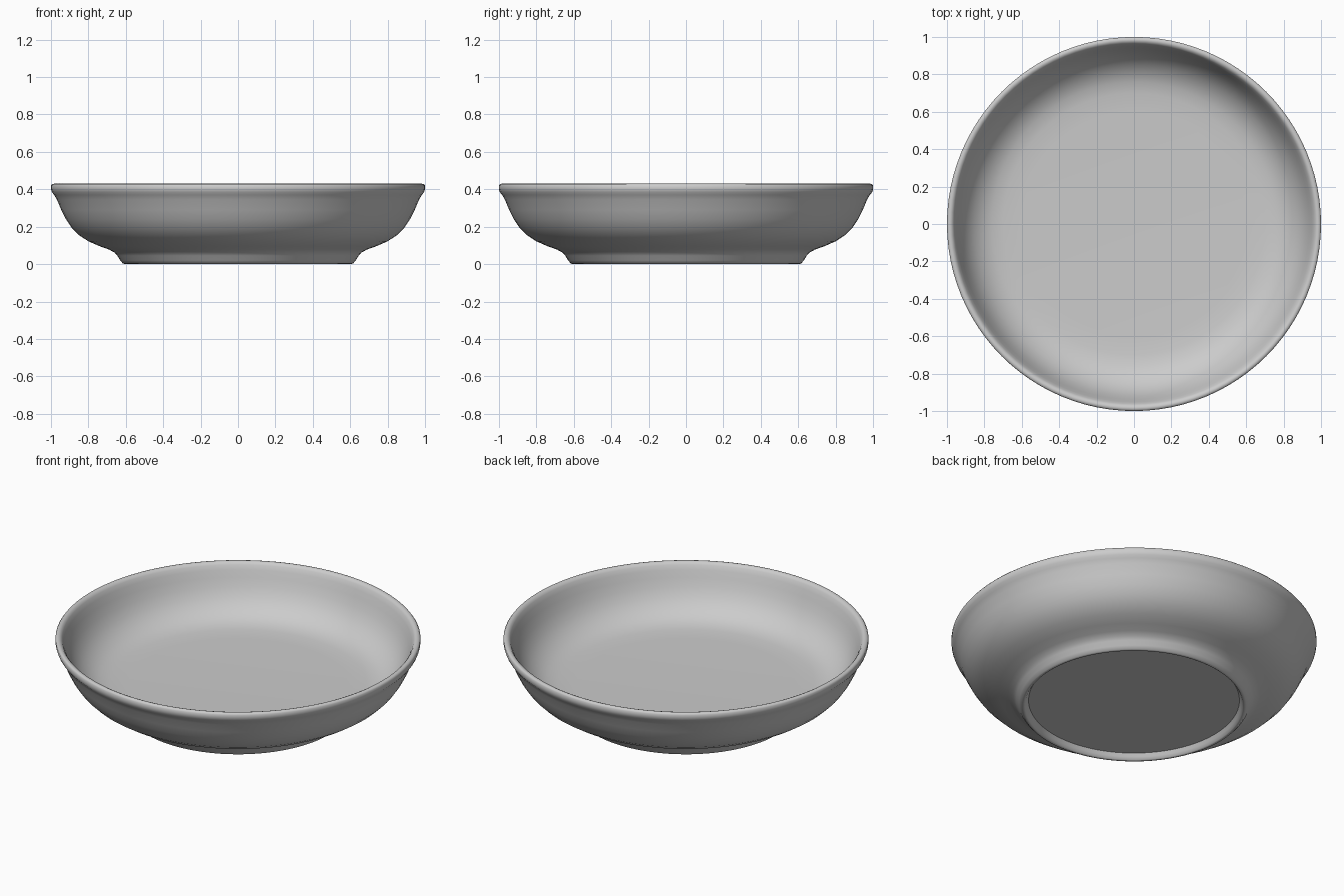
import bpy, bmesh, math

cube = bpy.data.objects.get("Cube")
if cube:
    bpy.data.objects.remove(cube, do_unlink=True)

SEGMENTS = 96

# Glaze colour
glaze = bpy.data.materials.new("light grey glaze")
glaze.use_nodes = True
colour = (0.6, 0.6, 0.6, 1.0)
glaze.diffuse_color = colour
glaze.node_tree.nodes["Principled BSDF"].inputs["Base Color"].default_value = colour

# Half section (radius, height): recessed underside, foot, outer wall, lip, inner wall, floor
section = [
    (0.0, 0.035), (0.578, 0.035), (0.588, 0.018), (0.597, 0.004), (0.605, 0.0),
    (0.616, 0.004), (0.63, 0.02), (0.645, 0.045), (0.66, 0.062), (0.69, 0.078),
    (0.74, 0.096), (0.80, 0.122), (0.85, 0.155), (0.89, 0.195), (0.92, 0.24),
    (0.945, 0.29), (0.968, 0.345), (0.983, 0.37), (0.995, 0.385), (1.0, 0.40),
    (1.0, 0.42), (0.994, 0.428), (0.983, 0.43), (0.972, 0.426), (0.963, 0.415),
    (0.952, 0.39), (0.938, 0.35), (0.918, 0.30), (0.89, 0.25), (0.855, 0.21),
    (0.81, 0.176), (0.76, 0.155), (0.70, 0.145), (0.60, 0.141), (0.0, 0.14),
]


def lathe(name, points, material):
    """Spin a half section around the z axis."""
    bm = bmesh.new()
    verts = [bm.verts.new((r, 0, z)) for r, z in points]
    edges = [bm.edges.new(pair) for pair in zip(verts, verts[1:])]
    bmesh.ops.spin(bm, geom=verts + edges, axis=(0, 0, 1), cent=(0, 0, 0),
                   angle=2 * math.pi, steps=SEGMENTS, use_duplicate=False)
    bmesh.ops.remove_doubles(bm, verts=bm.verts, dist=1e-4)
    bmesh.ops.recalc_face_normals(bm, faces=bm.faces)
    mesh = bpy.data.meshes.new(name)
    bm.to_mesh(mesh)
    bm.free()
    mesh.materials.append(material)
    obj = bpy.data.objects.new(name, mesh)
    bpy.context.collection.objects.link(obj)
    return obj


bowl = lathe("shallow_bowl", section, glaze)
bpy.ops.object.select_all(action="DESELECT")
bowl.select_set(True)
bpy.context.view_layer.objects.active = bowl
bpy.ops.object.shade_smooth_by_angle(angle=math.radians(50))
